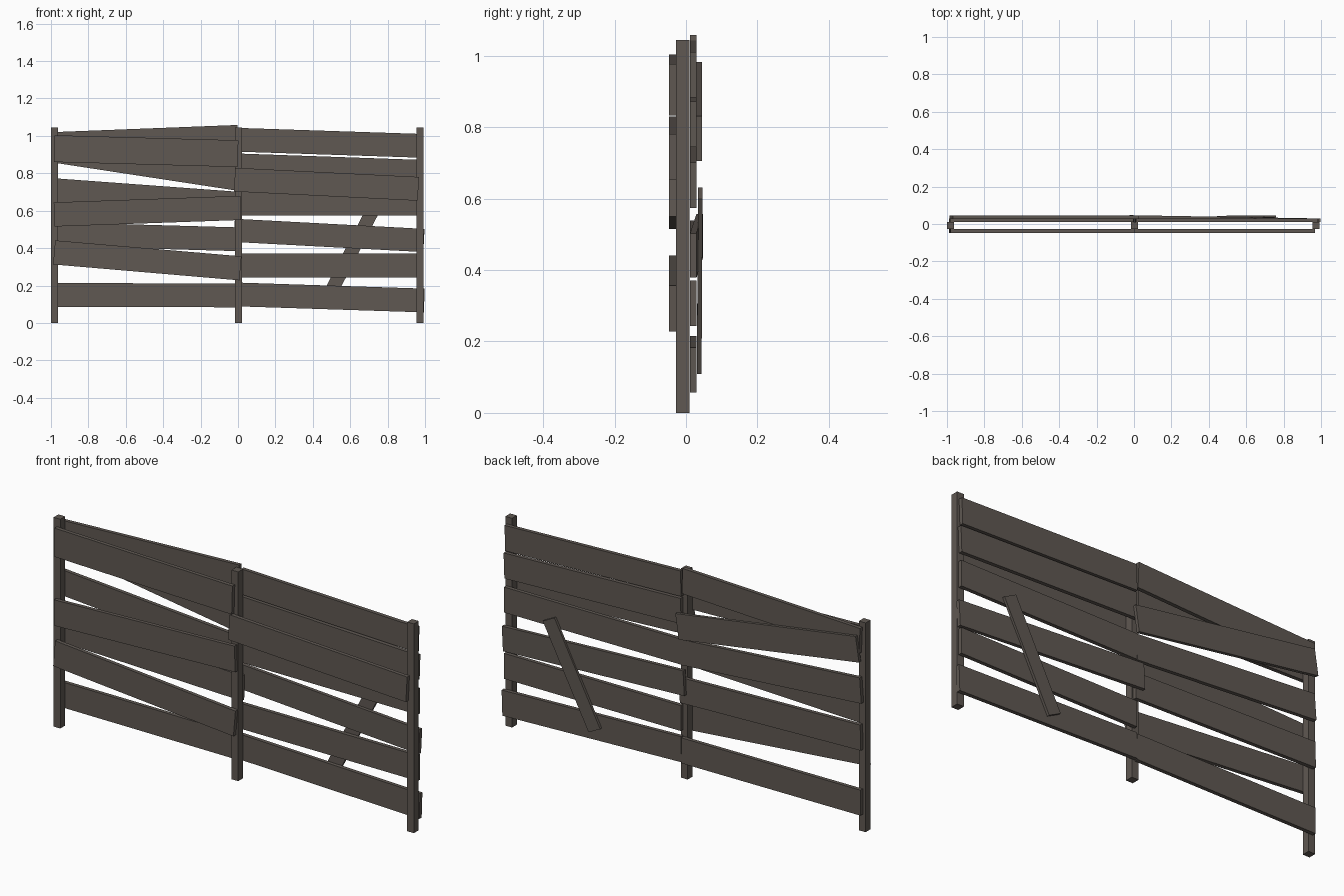
import bpy
import bmesh
from mathutils import Matrix, Vector

if "Cube" in bpy.data.objects:
    bpy.data.objects.remove(bpy.data.objects["Cube"])

wood = bpy.data.materials.new("weathered_dark_wood")
wood.diffuse_color = (0.115, 0.098, 0.085, 1)
wood.use_nodes = True
wood.node_tree.nodes["Principled BSDF"].inputs["Base Color"].default_value = wood.diffuse_color


def box(name, centre, size, axis=Vector((1, 0, 0))):
    """Box whose long side (local x) follows the given axis."""
    x = axis.normalized()
    y = Vector((0, 1, 0))
    y = (y - x * y.dot(x)).normalized()
    z = x.cross(y)
    rot = Matrix((x, y, z)).transposed().to_4x4()
    bm = bmesh.new()
    bmesh.ops.create_cube(bm, size=1, matrix=Matrix.Translation(centre) @ rot @ Matrix.Diagonal((*size, 1)))
    mesh = bpy.data.meshes.new(name)
    bm.to_mesh(mesh)
    bm.free()
    mesh.materials.append(wood)
    obj = bpy.data.objects.new(name, mesh)
    bpy.context.collection.objects.link(obj)


def plank(name, a, b, width, thick):
    """Plank running between two end centres."""
    a, b = Vector(a), Vector(b)
    box(name, (a + b) / 2, ((b - a).length, thick, width), b - a)


# Posts
for name, x in (("left_post", -0.981), ("middle_post", 0.002), ("right_post", 0.973)):
    box(name, Vector((x, -0.009, 0.5225)), (0.037, 0.038, 1.045))

# Rear planks of each bay: x start, x end, z centre at start and end
rear = [
    ("left", -0.98, 0.0, 0.957, 0.995), ("left", -0.985, 0.01, 0.71, 0.637),
    ("left", -0.985, 0.015, 0.475, 0.447), ("left", -0.985, 0.005, 0.15, 0.147),
    ("right", 0.008, 0.98, 0.979, 0.947), ("right", 0.008, 0.985, 0.842, 0.808),
    ("right", 0.008, 0.985, 0.639, 0.638), ("right", 0.008, 0.985, 0.307, 0.307),
    ("right", 0.006, 0.996, 0.152, 0.12),
]
for i, (bay, x0, x1, z0, z1) in enumerate(rear):
    plank(f"{bay}_rear_plank_{i}", (x0, 0.0205, z0), (x1, 0.0205, z1), 0.127, 0.019)

# Rear planks lapped over their neighbours
plank("lapped_left_plank", (-0.978, 0.037, 0.92), (0.018, 0.037, 0.768), 0.127, 0.016)
plank("lapped_right_plank", (-0.02, 0.038, 0.495), (0.994, 0.0205, 0.441), 0.124, 0.018)

# Front planks
front = [
    (-0.983, 0.0, 0.932, 0.905, 0.143), (-0.018, 0.964, 0.766, 0.717, 0.127),
    (-0.983, 0.015, 0.58, 0.615, 0.129), (-0.983, 0.013, 0.377, 0.292, 0.129),
]
for i, (x0, x1, z0, z1, w) in enumerate(front):
    plank(f"front_plank_{i}", (x0, -0.0375, z0), (x1, -0.0375, z1), w, 0.019)

# Loose diagonal brace on the back
plank("diagonal_brace", (0.476, 0.037, 0.125), (0.727, 0.040, 0.615), 0.072, 0.013)
